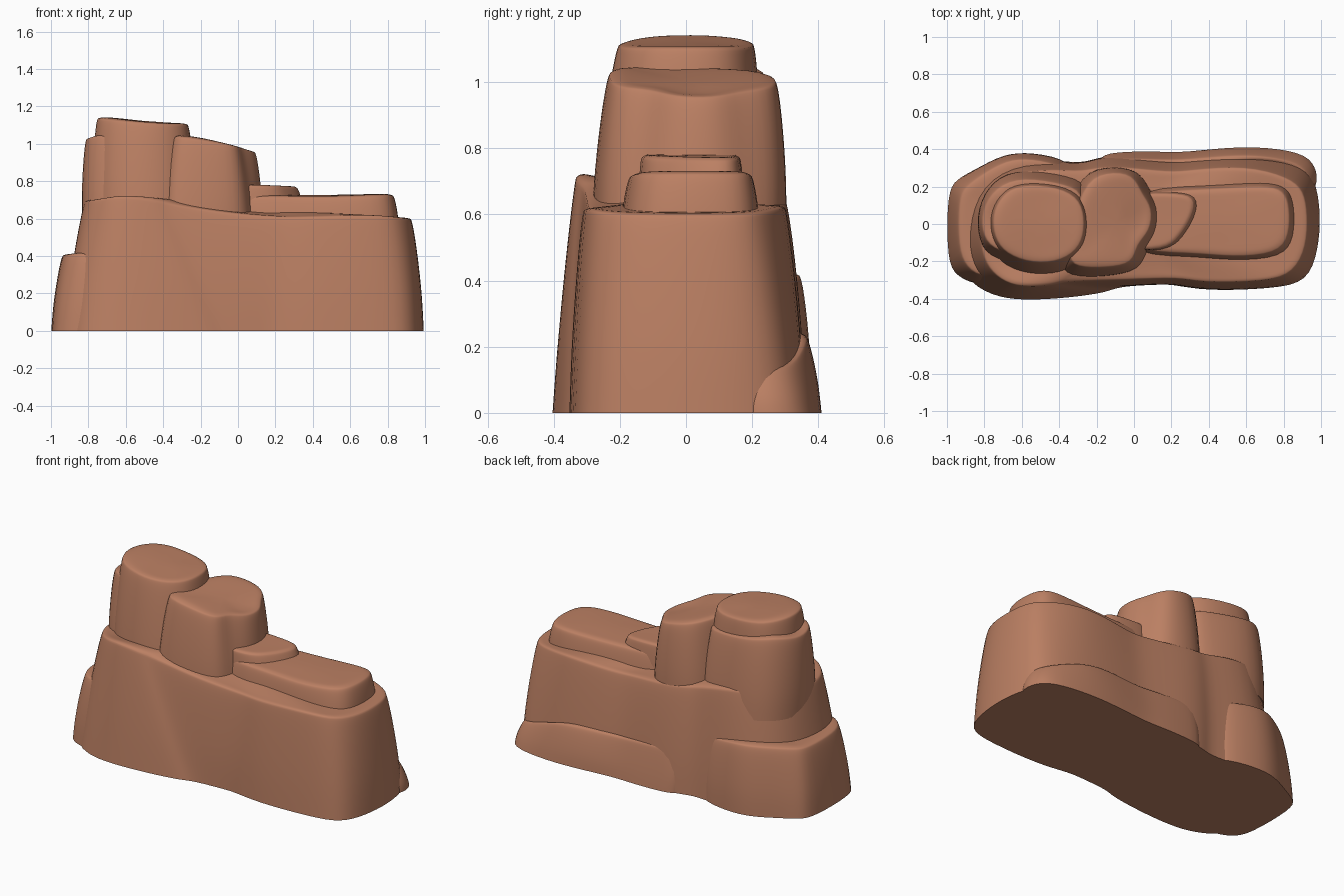
import bpy, bmesh
from mathutils import Vector

rock = bpy.data.materials.new("red_sandstone")
rock.diffuse_color = (0.50, 0.215, 0.125, 1)


def height(profile, x):
    """Piecewise linear z of a sloping top, from (x, z) points."""
    if x <= profile[0][0]:
        return profile[0][1]
    for (x0, z0), (x1, z1) in zip(profile, profile[1:]):
        if x <= x1:
            return z0 + (z1 - z0) * (x - x0) / (x1 - x0)
    return profile[-1][1]


def boulder(name, base, top, z0, profile, rim=0.025, bulge=0.012):
    """Loft a base outline to a top outline with a tight rounded rim."""
    base = [Vector(p) for p in base]
    top = [Vector(p) for p in top]
    mid = sum(top, Vector((0, 0))) / len(top)
    bm = bmesh.new()
    crease = bm.edges.layers.float.new("crease_edge")
    rings = []
    # (blend base to top, height fraction, inset distance, lift)
    for t, f, inset, lift in ((0, 0, 0, 0), (0.3, 0.3, -bulge, 0), (0.68, 0.68, -bulge, 0),
                              (0.95, 0.93, -bulge / 2, 0), (1, 1, 0.002, -0.008),
                              (1, 1, rim, 0), (1, 1, rim * 3, 0)):
        ring = []
        for a, b in zip(base, top):
            p = a.lerp(b, t)
            p -= (p - mid).normalized() * inset
            z = z0 + (height(profile, b.x) - z0) * f + lift
            ring.append(bm.verts.new((p.x, p.y, z)))
        rings.append(ring)
    n = len(base)
    for lo, hi in zip(rings, rings[1:]):
        for i in range(n):
            j = (i + 1) % n
            bm.faces.new((lo[i], lo[j], hi[j], hi[i]))
    bm.faces.new(rings[-1])
    bm.faces.new(rings[0][::-1])
    for i in range(n):
        bm.edges.get((rings[0][i], rings[0][(i + 1) % n]))[crease] = 1
        bm.edges.get((rings[4][i], rings[4][(i + 1) % n]))[crease] = 0.45
    bmesh.ops.recalc_face_normals(bm, faces=bm.faces)
    mesh = bpy.data.meshes.new(name)
    bm.to_mesh(mesh)
    bm.free()
    mesh.materials.append(rock)
    obj = bpy.data.objects.new(name, mesh)
    bpy.context.collection.objects.link(obj)
    sub = obj.modifiers.new("Subdivision", 'SUBSURF')
    sub.levels = sub.render_levels = 2
    bpy.ops.object.select_all(action='DESELECT')
    obj.select_set(True)
    bpy.context.view_layer.objects.active = obj
    bpy.ops.object.modifier_apply(modifier="Subdivision")
    bpy.ops.object.shade_smooth_by_angle(angle=0.9)
    return obj


# Long main cliff, with slanting creases on the front
boulder("main_cliff",
        [(-.94, -.05), (-.92, -.29), (-.76, -.385), (-.6, -.41), (-.35, -.395), (-.14, -.365),
         (-.09, -.335), (.1, -.325), (.2, -.32), (.38, -.36), (.75, -.345), (.93, -.31),
         (.985, -.14), (1, .05), (.97, .25), (.88, .34), (.62, .37), (.3, .35), (.2, .335),
         (-.08, .37), (-.22, .35), (-.28, .32), (-.6, .36), (-.85, .25)],
        [(-.83, -.02), (-.81, -.19), (-.74, -.28), (-.64, -.335), (-.5, -.335), (-.42, -.325),
         (-.36, -.305), (-.05, -.3), (.26, -.285), (.34, -.315), (.72, -.31), (.86, -.26),
         (.925, -.12), (.93, .05), (.91, .18), (.83, .25), (.6, .315), (.3, .29), (.2, .275),
         (-.08, .31), (-.22, .3), (-.28, .28), (-.58, .305), (-.78, .18)],
        0, [(-.8, .70), (-.6, .735), (-.3, .67), (0, .625), (.3, .61), (.6, .635), (.93, .605)])

# Low ledge wrapping the left end
boulder("left_ledge",
        [(-1, .17), (-1, -.2), (-.95, -.28), (-.82, -.34), (-.5, -.3), (-.32, .2), (-.32, .34),
         (-.55, .385), (-.7, .375), (-.85, .29), (-.95, .24)],
        [(-.94, .14), (-.94, -.13), (-.9, -.23), (-.8, -.3), (-.5, -.25), (-.35, .2), (-.36, .31),
         (-.55, .35), (-.68, .345), (-.82, .26), (-.9, .2)],
        0, [(-.94, .41), (-.85, .42), (-.6, .43), (-.3, .38)])

# Sloping shelf along the back
boulder("back_shelf",
        [(-.2, .1), (.9, .1), (.985, .2), (.975, .31), (.9, .385), (.66, .415), (.45, .405),
         (.24, .38), (.1, .39), (-.1, .385), (-.22, .36)],
        [(-.2, .1), (.85, .1), (.93, .2), (.92, .28), (.85, .335), (.64, .37), (.45, .36),
         (.24, .34), (.1, .35), (-.1, .35), (-.2, .33)],
        0, [(-.2, .26), (.2, .24), (.6, .25), (.92, .14)])

# Tall tower: shoulder block, then the cap rising through it
boulder("tower_shoulder",
        [(-.84, .08), (-.83, -.1), (-.76, -.2), (-.5, -.24), (-.25, -.2), (-.2, .2),
         (-.35, .27), (-.6, .3), (-.76, .24)],
        [(-.82, .07), (-.81, -.07), (-.74, -.15), (-.5, -.19), (-.3, -.15), (-.25, .16),
         (-.35, .21), (-.6, .255), (-.74, .2)],
        .55, [(-.82, 1.03), (-.74, 1.06), (-.5, 1.01), (-.25, 1.0)])
boulder("tower_cap",
        [(-.78, .05), (-.78, -.1), (-.72, -.22), (-.58, -.28), (-.4, -.28), (-.24, -.2), (-.2, 0),
         (-.25, .18), (-.4, .23), (-.65, .23), (-.74, .16)],
        [(-.76, .05), (-.75, -.07), (-.69, -.16), (-.54, -.215), (-.38, -.2), (-.28, -.12),
         (-.26, 0), (-.28, .13), (-.4, .2), (-.62, .215), (-.71, .15)],
        .55, [(-.76, 1.143), (-.6, 1.125), (-.4, 1.11), (-.26, 1.11)])

# Middle tower, one step lower
boulder("middle_tower",
        [(-.42, -.22), (-.36, -.29), (-.15, -.285), (.04, -.25), (.07, -.14), (.13, -.06),
         (.14, .1), (.08, .19), (.03, .29), (-.15, .315), (-.33, .25)],
        [(-.37, -.17), (-.31, -.235), (-.15, -.235), (0, -.215), (.01, -.11), (.09, -.04),
         (.1, .09), (.04, .16), (0, .27), (-.15, .28), (-.28, .22)],
        .55, [(-.3, 1.045), (-.22, 1.035), (0, .99), (.1, .96)])

# Low slab on the right and the small step above it
boulder("right_slab",
        [(-.1, -.18), (.32, -.18), (.52, -.2), (.8, -.19), (.86, -.08), (.86, .1), (.83, .2),
         (.7, .235), (.4, .21), (-.1, .2)],
        [(-.1, -.15), (.32, -.15), (.52, -.175), (.77, -.16), (.83, -.06), (.83, .09), (.8, .18),
         (.7, .205), (.4, .18), (-.1, .17)],
        .5, [(0, .725), (.5, .72), (.83, .732)])
boulder("small_step",
        [(-.1, -.15), (.2, -.15), (.29, -.08), (.37, .04), (.38, .17), (.2, .18), (-.1, .18)],
        [(-.1, -.14), (.17, -.14), (.24, -.07), (.31, .04), (.33, .15), (.2, .165), (-.1, .165)],
        .6, [(0, .785), (.2, .778), (.33, .772)], rim=.015, bulge=.004)
